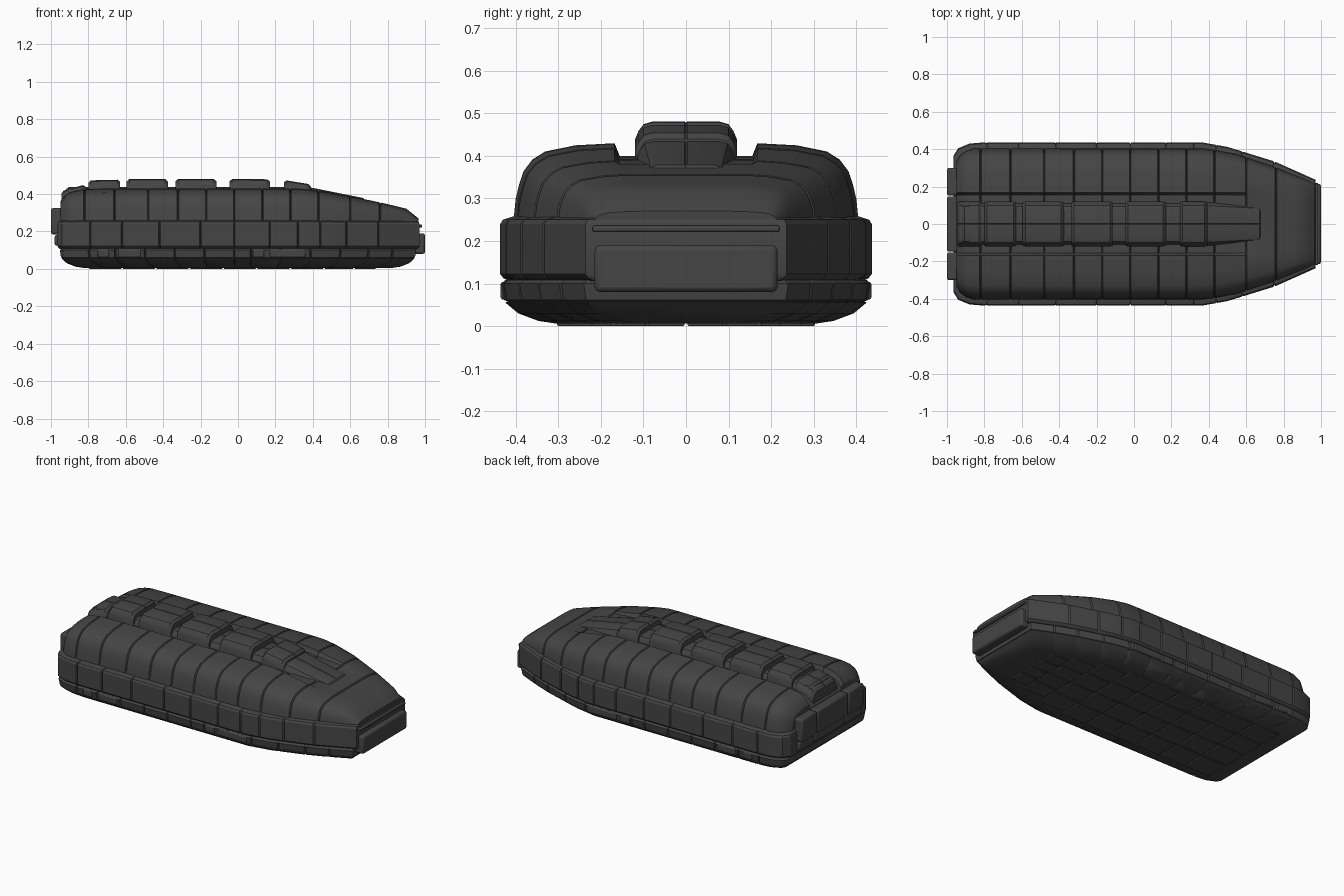
import bpy, bmesh, math

if "Cube" in bpy.data.objects:
    bpy.data.objects.remove(bpy.data.objects["Cube"])

mat = bpy.data.materials.new("charcoal grey")
mat.diffuse_color = (0.06, 0.06, 0.06, 1)
mat.use_nodes = True
mat.node_tree.nodes["Principled BSDF"].inputs["Base Color"].default_value = mat.diffuse_color


def interp(x, pts):
    if x <= pts[0][0]:
        return pts[0][1]
    for (a, va), (b, vb) in zip(pts, pts[1:]):
        if x <= b:
            return va + (vb - va) * (x - a) / (b - a)
    return pts[-1][1]


def finish(name, bm, bevel=0):
    bmesh.ops.recalc_face_normals(bm, faces=bm.faces)
    me = bpy.data.meshes.new(name)
    bm.to_mesh(me)
    bm.free()
    me.materials.append(mat)
    ob = bpy.data.objects.new(name, me)
    bpy.context.collection.objects.link(ob)
    if bevel:
        m = ob.modifiers.new("bevel", 'BEVEL')
        m.width, m.segments = bevel, 2
    bpy.ops.object.select_all(action='DESELECT')
    ob.select_set(True)
    bpy.context.view_layer.objects.active = ob
    bpy.ops.object.shade_smooth_by_angle(angle=math.radians(28))
    return ob


def loft(name, rings, bevel=0):
    """Skin a list of closed rings and cap both ends."""
    bm = bmesh.new()
    vs = [[bm.verts.new(p) for p in r] for r in rings]
    n = len(rings[0])
    for a, b in zip(vs, vs[1:]):
        for i in range(n):
            j = (i + 1) % n
            bm.faces.new((a[i], a[j], b[j], b[i]))
    bm.faces.new(vs[0])
    bm.faces.new(vs[-1])
    return finish(name, bm, bevel)


def box(name, x0, x1, y0, y1, z0, z1, bevel=0.006):
    rings = [[(x0, y0, z), (x1, y0, z), (x1, y1, z), (x0, y1, z)] for z in (z0, z1)]
    return loft(name, rings, bevel)


def stations(x0, x1, plain, seams):
    """x positions with a groove flag; each seam becomes a narrow V."""
    s = [(x, 0) for x in [x0, x1] + plain if all(abs(x - q) > 0.008 for q in seams)]
    for q in seams:
        s += [(q - 0.005, 0), (q, 1), (q + 0.005, 0)]
    return sorted(s)


def section(x, half):
    """Mirror a half section (outer bottom to centre) into a closed ring."""
    other = [(-y, z) for y, z in reversed(half) if y > 1e-6]
    return [(x, y, z) for y, z in half + other]


# Plan and side curves
BELT = [(-0.965, .365), (-0.94, .405), (-0.88, .43), (-0.8, .437), (0.36, .437),
        (0.5, .412), (0.75, .335), (0.97, .237)]
UPPER = [(-0.95, .335), (-0.92, .385), (-0.86, .405), (0.38, .407), (0.55, .375),
         (0.75, .308), (0.965, .22)]
TOP = [(-0.95, .36), (-0.93, .39), (-0.9, .41), (-0.85, .423), (-0.8, .43), (0.33, .43),
       (0.4, .423), (0.6, .388), (0.8, .347), (0.9, .322), (0.965, .27)]
TRENCH = [(-0.95, .03), (0.4, .03), (0.66, 0)]
SEAMS = [-0.82, -0.66, -0.48, -0.32, -0.17, -0.02, 0.13, 0.28, 0.43, 0.6, 0.76]

# Upper shell with rounded shoulders and central trench
rings = []
xs = stations(-0.95, 0.965, [-0.93, -0.9, -0.86, 0.35, 0.5, 0.55, 0.68, 0.85, 0.9, 0.94], SEAMS)
for x, g in xs:
    w, t, d = interp(x, UPPER) - g * .007, interp(x, TOP) - g * .007, interp(x, TRENCH)
    h, ty = t - .235, min(.168, w * .5)
    half = [(w, .235)] + [(w * a, .235 + h * b) for a, b in
            ((.985, .33), (.965, .5), (.94, .66), (.89, .8), (.815, .9), (.64, .975))]
    half += [(ty, t), (ty - .012, t - d), (0, t - d)]
    rings.append(section(x, half))
loft("upper_shell", rings)


def layers(name, x0, x1, plain, seams, levels, stretch):
    """Stack plan outlines; each level is (z, inset)."""
    xs = stations(x0, x1, plain, seams)
    rings = []
    for z, i in levels:
        half = [(x * (1 - i * stretch), interp(x, BELT) - i - g * .009) for x, g in xs]
        rings.append([(x, y, z) for x, y in half] + [(x, -y, z) for x, y in reversed(half)])
    return loft(name, rings)


# Side belt and lower hull
layers("side_belt", -0.965, 0.97, [-0.94, -0.88, 0.36, 0.5, 0.85],
       [-0.79, -0.62, -0.42, -0.2, -0.02, 0.17, 0.32, 0.44, 0.58, 0.75],
       [(.106, .02), (.113, .007), (.122, 0), (.24, 0), (.25, .006), (.258, .03)], 0.6)
layers("lower_hull", -0.955, 0.955, [-0.94, -0.88, 0.36, 0.5],
       [-0.8, -0.66, -0.5, -0.34, -0.18, -0.02, 0.07, 0.23, 0.39, 0.55, 0.7, 0.83],
       [(.006, .13), (.012, .09), (.03, .042), (.055, .012), (.058, .018), (.061, .009),
        (.1, .003), (.108, .012), (.112, .03)], 1.0)

# Belly panels
cols = [-0.8, -0.62, -0.44, -0.26, -0.08, 0.1, 0.28, 0.46, 0.62, 0.74]
for a, b in zip(cols, cols[1:]):
    lim = interp(b + .06, BELT) - .13
    for k in range(-2, 2):
        y0, y1 = k * lim / 2, (k + 1) * lim / 2
        box("belly_panel", a + .004, b - .004, y0 + .004, y1 - .004, 0, .01, .003)

# Low hatches on both lower sides
for s in (1, -1):
    for a, b in ((-0.75, -0.69), (-0.64, -0.52), (0.08, 0.14), (0.17, 0.36)):
        y = sorted((s * .40, s * .436))
        box("side_hatch", a, b, y[0], y[1], .062, .104)


def ridge(name, x0, x1, z0, z1, w0=.12, w1=.12):
    """Chamfered spine block, with softened ends."""
    e = .014
    rings = []
    for x, dz in ((x0, .012), (x0 + e, 0), (x1 - e, 0), (x1, .012)):
        f = (x - x0) / (x1 - x0)
        z, w = z0 + (z1 - z0) * f - dz, w0 + (w1 - w0) * f - dz * .4
        base = min(.375, z - .06)
        rings.append(section(x, [(w, base), (w, z - .042), (w * .93, z - .022),
                                 (w * .83, z - .006), (w * .66, z), (0.003, z),
                                 (0, z - .003)]))
    return loft(name, rings)


# Spine: continuous base and raised blocks
ridge("spine_base", -0.92, 0.3, .437, .437, .112, .112)
for a, b, z0, z1 in ((-0.945, -0.815, .415, .452), (-0.8, -0.63, .473, .477),
                     (-0.595, -0.375, .48, .48), (-0.335, -0.115, .48, .48),
                     (-0.045, 0.17, .481, .479), (0.245, 0.39, .475, .452)):
    ridge("spine_block", a, b, z0, z1)
ridge("spine_nose", 0.38, 0.685, .437, .376, .118, .1)

# Nose bumper and slot lip
box("nose_bumper", 0.93, 1.0, -.215, .215, .08, .19, .012)
box("nose_lip", 0.93, 0.985, -.22, .22, .222, .236, .004)
box("nose_step", 0.95, 1.0, -.07, .2, .083, .12, .008)

# Stern plates
for y0, y1 in ((-.3, -.152), (-.148, .148), (.152, .3)):
    box("stern_plate", -1.0, -0.92, y0, y1, .185, .325, .01)
    box("stern_lower_plate", -0.98, -0.92, y0, y1, .125, .18, .008)
